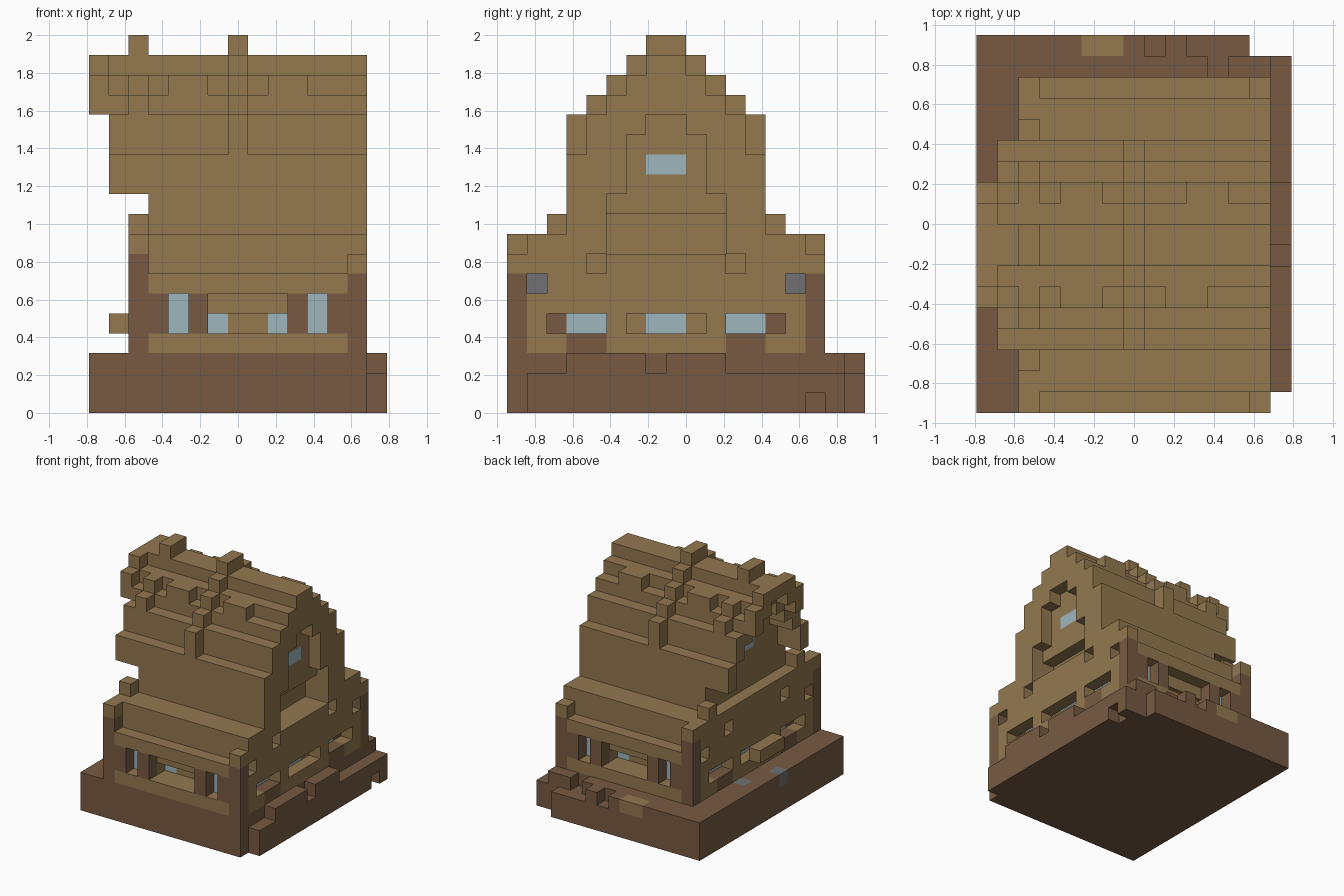
import bpy, bmesh, math
from mathutils import Vector

cube = bpy.data.objects.get("Cube")
if cube:
    bpy.data.objects.remove(cube, do_unlink=True)

U = 2 / 19                              # block size
ORIGIN = Vector((-7.5, -9, 0)) * U

def linear(c):
    c /= 255
    return c / 12.92 if c < 0.04 else ((c + 0.055) / 1.055) ** 2.4

def material(name, r, g, b):
    m = bpy.data.materials.new(name)
    col = (linear(r), linear(g), linear(b), 1)
    m.diffuse_color = col
    m.use_nodes = True
    m.node_tree.nodes["Principled BSDF"].inputs["Base Color"].default_value = col
    return m

MATS = [material("timber brown", 119, 90, 66), material("thatch tan", 147, 120, 79),
        material("window blue", 157, 182, 190), material("stone grey", 113, 113, 116)]
BROWN, TAN, BLUE, GREY = range(4)

cells = {}

def span(a):
    return range(a[0], a[1] + 1) if isinstance(a, tuple) else (a,)

def fill(part, colour, x, y, z):
    for i in span(x):
        for j in span(y):
            for k in span(z):
                cells[i, j, k] = (part, colour)

def cut(x, y, z):
    for i in span(x):
        for j in span(y):
            for k in span(z):
                cells.pop((i, j, k), None)

def flip(a):
    return (15 - a[1], 15 - a[0]) if isinstance(a, tuple) else 15 - a

def four(op, x, y, z, *args):
    # repeat an operation on both mirrored sides of the house
    for mx in (x, flip(x)):
        for my in (y, flip(y)):
            op(*args, mx, my, z)

# Base slab with a rough step along the side and back
fill("base", BROWN, (0, 13), (0, 16), (0, 2))
fill("base", BROWN, (0, 12), 17, (0, 1))
fill("base", BROWN, (0, 4), 17, 2)
fill("base", TAN, (5, 6), 17, 2)
for i in (7, 9):
    fill("base", BROWN, i, 17, 2)
cut(11, (16, 17), 2)
fill("base", BROWN, 14, (1, 16), (0, 1))
for y in ((3, 6), (8, 10)):
    fill("base", BROWN, 14, y, 2)
cut(14, 15, 0)
fill("base", GREY, 1, 10, 2)
fill("base", GREY, 0, 7, 2)

# Walls with brown corners and tan panels
fill("walls", BROWN, (2, 13), (0, 15), (3, 6))
four(fill, (2, 13), (1, 14), (3, 6), "walls", TAN)
for z in (3, 6):
    four(fill, (3, 12), 0, z, "walls", TAN)
four(fill, 13, (3, 4), 3, "walls", BROWN)

# Stepped roof, built as one column of blocks at a time
STEPS = (7, 9, 9, 13, 15, 16, 17, 18)
for j in range(16):
    d = min(j, 15 - j)
    front = j < 8
    for i in range(14):
        top = STEPS[d]
        if d == 5 and i in ((4, 5, 9, 10) if front else (4, 5, 10, 11)):
            top += 1
        if i == 7 and d >= 3:
            top = (15, 16, 17, 18, 19)[d - 3]
        if i == 2:
            top = (9, 9, 10, 13, 16, 17, 17, 19)[d]
        if i == 13 and d == 0:
            top = 8
        if i == 0 and d in (5, 6):
            top += 1
        first = {0: 5, 1: 3}.get(i, 0)
        if d < first:
            continue
        low = 7
        if i < 3 and d >= 3:
            low = STEPS[d] - (2 if d < 5 or i else 1)
        if top > low:
            fill("roof", TAN, i, j, (low, top - 1))
        if i == 2 and d >= 3:
            fill("roof", TAN, i, j, (7, 8))
four(fill, 2, 0, 7, "roof", BROWN)
for j in (0, 15):
    fill("roof", TAN, 13, j, 7)

# Long wall openings: tall outer windows, low inner pair under a lintel
four(cut, 4, 0, (4, 5))
four(fill, 4, 1, (4, 5), "windows", BLUE)
four(cut, (6, 9), 0, (4, 5))
four(fill, (6, 9), 1, 5, "walls", TAN)
four(cut, (6, 9), 1, 4)
four(fill, (7, 8), 2, 4, "walls", TAN)
four(fill, 6, 2, 4, "windows", BLUE)

# Gable wall openings
four(cut, 13, (2, 4), 4)
four(fill, 12, 2, 4, "walls", BROWN)
four(fill, 12, (3, 4), 4, "windows", BLUE)
four(cut, 13, (6, 9), 4)
four(fill, 12, (7, 8), 4, "windows", BLUE)
four(cut, 13, 1, 6)
four(fill, 12, 1, 6, "walls", GREY)
four(cut, 13, 4, 7)

# Upper gable recess with a stepped head, and the gallery below it
cut(13, (5, 10), 10)
cut((12, 13), (5, 10), (8, 9))
cut(13, (6, 9), (11, 13))
cut(13, (7, 8), 14)
fill("windows", BLUE, 12, (7, 8), 12)

# Sheltered gable: window, timber head and small porch slab
fill("windows", BLUE, 3, (7, 8), 12)
fill("walls", BROWN, 3, (7, 8), (13, 14))
fill("porch", TAN, 1, (6, 8), 4)

# Turn every part into one mesh made of its exposed block faces
AXES = [Vector(a) for a in ((1, 0, 0), (0, 1, 0), (0, 0, 1))]
for part in ("base", "walls", "roof", "windows", "porch"):
    bm = bmesh.new()
    for pos, (owner, colour) in cells.items():
        if owner != part:
            continue
        centre = Vector(pos) + Vector((0.5, 0.5, 0.5))
        for a in range(3):
            for s in (-1, 1):
                n = AXES[a] * s
                if tuple(int(c) for c in Vector(pos) + n) in cells:
                    continue
                u, v = AXES[(a + 1) % 3] * s, AXES[(a + 2) % 3]
                corners = [centre + (n + u * p + v * q) / 2
                           for p, q in ((-1, -1), (1, -1), (1, 1), (-1, 1))]
                f = bm.faces.new([bm.verts.new(ORIGIN + c * U) for c in corners])
                f.material_index = colour
    bmesh.ops.remove_doubles(bm, verts=bm.verts, dist=U / 100)
    bmesh.ops.dissolve_limit(bm, angle_limit=math.radians(1), verts=bm.verts,
                             edges=bm.edges, delimit={'MATERIAL'})
    mesh = bpy.data.meshes.new(part)
    bm.to_mesh(mesh)
    bm.free()
    for m in MATS:
        mesh.materials.append(m)
    bpy.context.collection.objects.link(bpy.data.objects.new(part, mesh))
